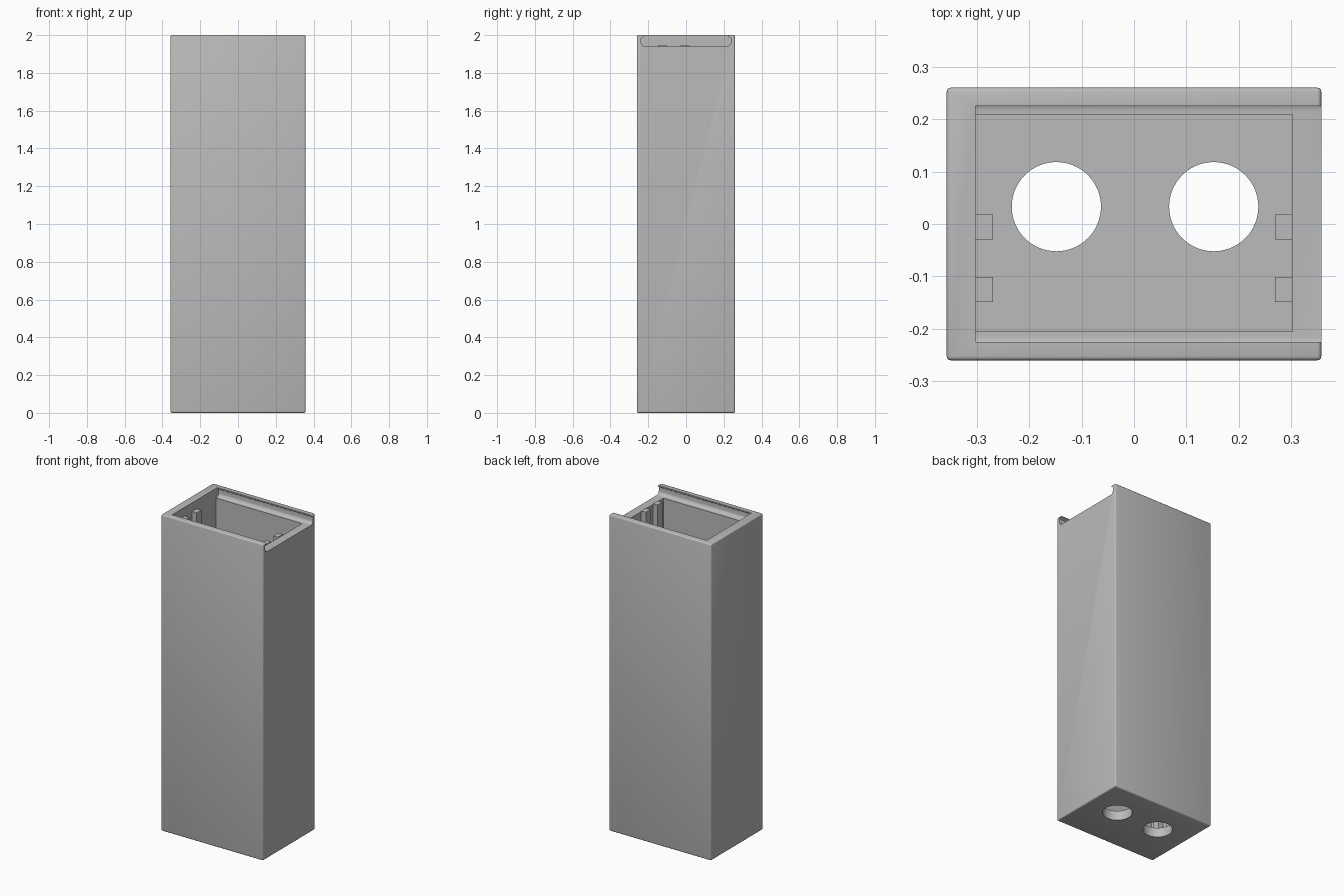
import bpy, bmesh, math
from mathutils import Vector

cube = bpy.data.objects.get("Cube")
if cube:
    bpy.data.objects.remove(cube, do_unlink=True)

X, Y, H = 0.357, 0.26, 2.0          # half width, half depth, height
LEDGE, FLOOR, WALL = 1.94, 0.06, 0.302

grey = bpy.data.materials.new("plain grey")
grey.use_nodes = True
colour = (0.5, 0.5, 0.5, 1)
grey.diffuse_color = colour
grey.node_tree.nodes["Principled BSDF"].inputs["Base Color"].default_value = colour


def make(name, bm):
    bmesh.ops.recalc_face_normals(bm, faces=bm.faces[:])
    mesh = bpy.data.meshes.new(name)
    bm.to_mesh(mesh)
    bm.free()
    mesh.materials.append(grey)
    obj = bpy.data.objects.new(name, mesh)
    bpy.context.collection.objects.link(obj)
    return obj


def prism(name, points, direction):
    bm = bmesh.new()
    face = bm.faces.new([bm.verts.new(p) for p in points])
    out = bmesh.ops.extrude_face_region(bm, geom=[face])["geom"]
    bmesh.ops.translate(bm, vec=Vector(direction),
                        verts=[g for g in out if isinstance(g, bmesh.types.BMVert)])
    return make(name, bm)


def box(name, x0, x1, y0, y1, z0, z1):
    return prism(name, [(x0, y0, z0), (x1, y0, z0), (x1, y1, z0), (x0, y1, z0)], (0, 0, z1 - z0))


def cut(target, cutter):
    mod = target.modifiers.new("cut", "BOOLEAN")
    mod.operation, mod.solver, mod.object = "DIFFERENCE", "EXACT", cutter
    bpy.ops.object.select_all(action="DESELECT")
    bpy.context.view_layer.objects.active = target
    target.select_set(True)
    bpy.ops.object.modifier_apply(modifier=mod.name)
    bpy.data.objects.remove(cutter, do_unlink=True)


# Outer case with an undercut lid channel, open at the +x end
case = box("case", -X, X, -Y, Y, 0, H)
r = 0.022
half = [(0.225, H + 0.02), (0.225, 1.992), (0.238, 1.984)]
half += [(0.238 - r + r * math.cos(a), LEDGE + r - r * math.sin(a))
         for a in (i * math.pi / 12 for i in range(7))]
profile = half + [(-y, z) for y, z in reversed(half)]
cut(case, prism("channel_cutter", [(-WALL, y, z) for y, z in profile], (1, 0, 0)))

# Soften the outer edges and the open ends of the lips
bm = bmesh.new()
bm.from_mesh(case.data)


def on_corner(edge):
    a, b = (v.co for v in edge.verts)
    planes = sum(abs(abs(a[i]) - s) < 1e-4 and abs(abs(b[i]) - s) < 1e-4
                 for i, s in ((0, X), (1, Y), (2, H)))
    base = a.z < 1e-4 and b.z < 1e-4
    return planes + base >= 2


bmesh.ops.bevel(bm, geom=[e for e in bm.edges if on_corner(e)], offset=0.008,
                segments=3, profile=0.5, affect="EDGES", clamp_overlap=True)
bm.to_mesh(case.data)
bm.free()

# Inner cavity and the two round holes in the floor
cut(case, box("cavity_cutter", -WALL, WALL, -0.205, 0.209, FLOOR, 1.97))
for x in (-0.148, 0.152):
    ring = [(x + 0.085 * math.cos(a), 0.033 + 0.085 * math.sin(a), -0.1)
            for a in (i * math.pi / 32 for i in range(64))]
    cut(case, prism("hole_cutter", ring, (0, 0, 0.25)))

bpy.context.view_layer.objects.active = case
case.select_set(True)
bpy.ops.object.shade_smooth_by_angle(angle=math.radians(35))

# Guide ribs standing along both end walls
for side, sign in (("left", 1), ("right", -1)):
    for place, y in (("front", -0.125), ("middle", -0.006)):
        ends = sorted((sign * WALL, sign * 0.269))
        box(f"{side}_{place}_rib", *ends, y - 0.024, y + 0.024, FLOOR, LEDGE + 0.005)
